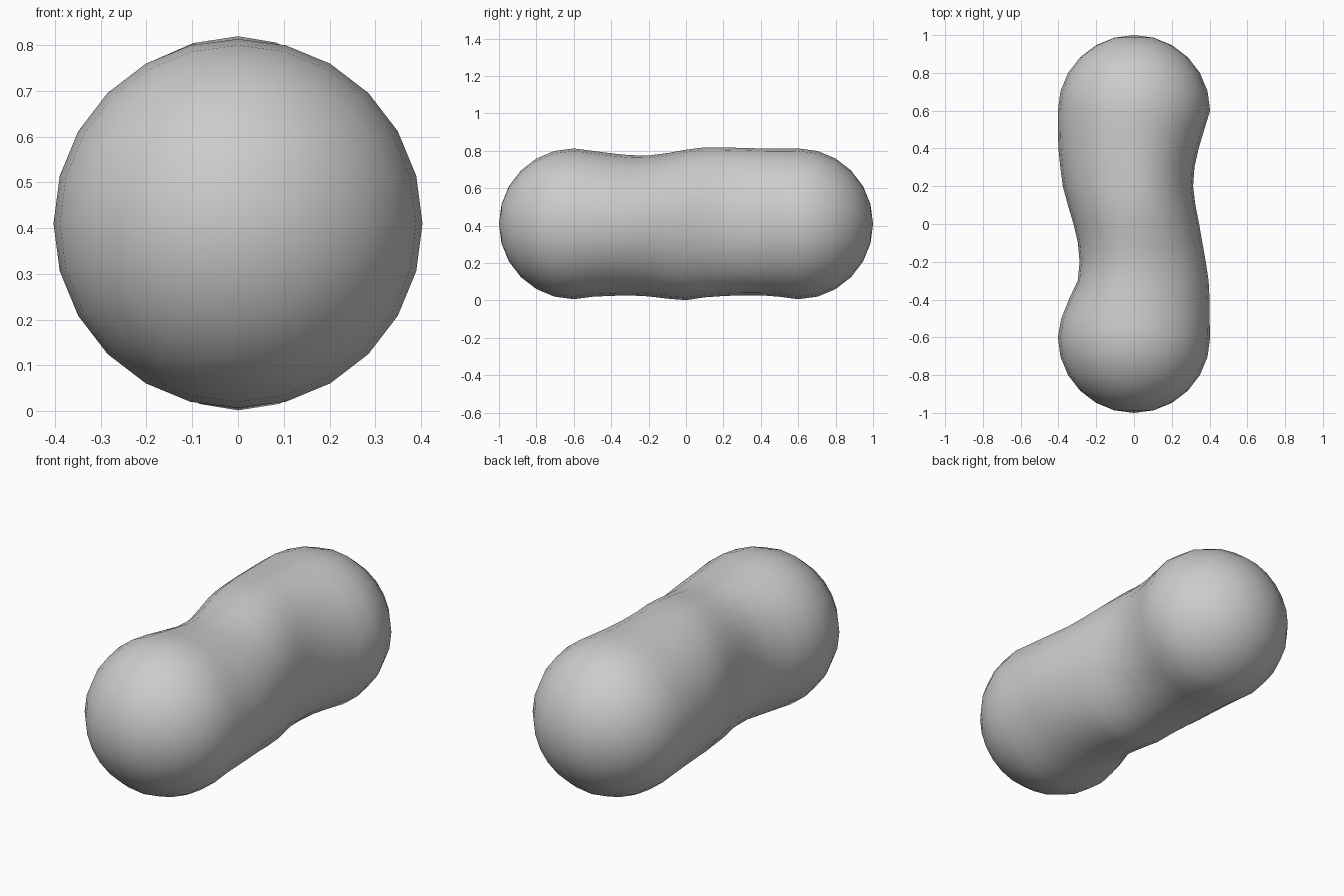
import bpy, bmesh, math

if "Cube" in bpy.data.objects:
    bpy.data.objects.remove(bpy.data.objects["Cube"])

CZ, SEG, CAP = 0.41, 24, 6

# body stations: y, then reach to left, right, top, bottom from the axis
stations = [
    (-0.5, .385, .400, .390, .390),
    (-0.4, .345, .400, .377, .385),
    (-0.3, .298, .395, .367, .383),
    (-0.2, .288, .380, .365, .388),
    (-0.1, .297, .362, .378, .400),
    (0.0, .320, .345, .396, .408),
    (0.1, .350, .325, .409, .393),
    (0.2, .377, .313, .408, .386),
    (0.3, .390, .320, .406, .382),
    (0.4, .400, .342, .403, .382),
    (0.5, .403, .372, .402, .390),
]


def cap(side):
    """Hemisphere rings at one end, from the tip inward."""
    rows = []
    for i in range(1, CAP + 1):
        a = math.pi / 2 * i / CAP
        r = 0.403 * math.sin(a)
        rows.append((side * (0.6 + 0.4 * math.cos(a)), r, r, r, r))
    return rows


rows = cap(-1) + stations + cap(1)[::-1]
bm = bmesh.new()

# four-quadrant elliptical cross-sections
rings = []
for y, left, right, top, bottom in rows:
    ring = []
    for k in range(SEG):
        a = 2 * math.pi * k / SEG
        c, s = math.cos(a), math.sin(a)
        ring.append(bm.verts.new((c * (right if c > 0 else left), y,
                                  CZ + s * (top if s > 0 else bottom))))
    rings.append(ring)

# skin the rings and close the tips
for a, b in zip(rings, rings[1:]):
    for k in range(SEG):
        n = (k + 1) % SEG
        bm.faces.new((a[k], a[n], b[n], b[k]))
for ring, y in ((rings[0], -1.0), (rings[-1], 1.0)):
    tip = bm.verts.new((0, y, CZ))
    for k in range(SEG):
        bm.faces.new((ring[k], ring[(k + 1) % SEG], tip))

bmesh.ops.recalc_face_normals(bm, faces=bm.faces)
for f in bm.faces:
    f.smooth = True
mesh = bpy.data.meshes.new("peanut_body")
bm.to_mesh(mesh)
bm.free()
bpy.context.collection.objects.link(bpy.data.objects.new("peanut_body", mesh))
